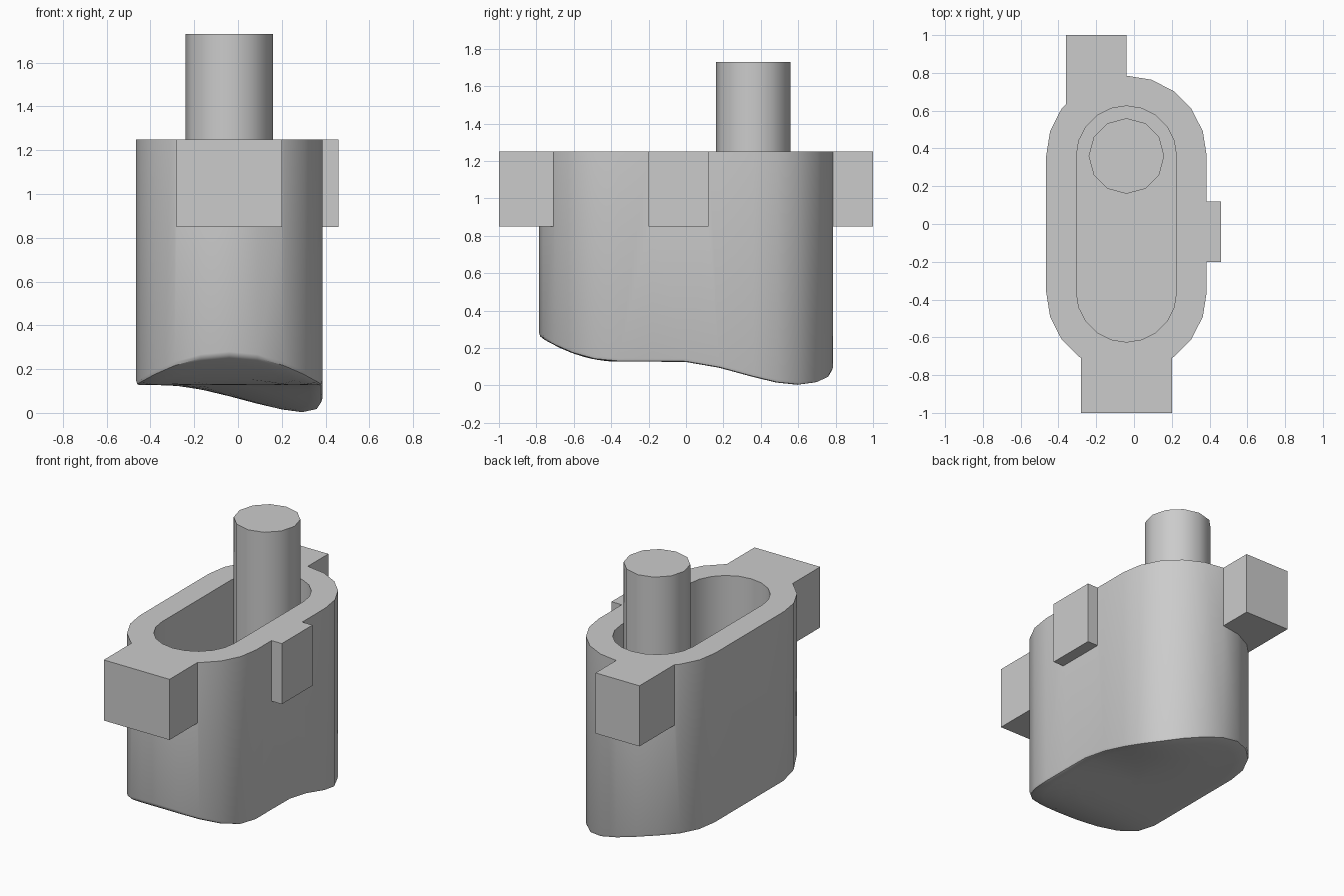
import bpy, bmesh, math

if "Cube" in bpy.data.objects:
    bpy.data.objects.remove(bpy.data.objects["Cube"])

CX, HALF, TOP, FLOOR = -0.04, 0.36, 1.25, 0.42
ARC = 10


def smoothstep(a, b, v):
    t = max(0.0, min(1.0, (v - a) / (b - a)))
    return t * t * (3 - 2 * t)


def bottom_z(x, y):
    # lifts toward the front, dips at the back right corner
    lift = 0.135 * (max(0.0, -y - HALF) / 0.425) ** 2
    dip = 0.131 * smoothstep(-0.35, 0.38, x) * smoothstep(-0.05, 0.65, y)
    return 0.127 + lift - dip


def stadium(r, scale=1.0):
    half = []
    for i in range(ARC + 1):
        a = math.pi * i / ARC
        half.append((r * math.cos(a), HALF + r * math.sin(a)))
    half += [(-r, HALF * f) for f in (0.5, 0.0, -0.5)]
    pts = half + [(-x, -y) for x, y in half]
    # the two straight sides each get three inner points
    return [(CX + x * scale, y * scale) for x, y in pts]


def activate(ob):
    bpy.ops.object.select_all(action='DESELECT')
    ob.select_set(True)
    bpy.context.view_layer.objects.active = ob


def finish(bm, name):
    bmesh.ops.recalc_face_normals(bm, faces=bm.faces)
    me = bpy.data.meshes.new(name)
    bm.to_mesh(me)
    bm.free()
    ob = bpy.data.objects.new(name, me)
    bpy.context.collection.objects.link(ob)
    return ob


def box(name, x0, x1, y0, y1, z0, z1):
    bm = bmesh.new()
    bmesh.ops.create_cube(bm, size=1)
    for v in bm.verts:
        v.co = (x1 if v.co.x > 0 else x0,
                y1 if v.co.y > 0 else y0,
                z1 if v.co.z > 0 else z0)
    return finish(bm, name)


# hollow body: pocket floor, pocket wall, rim, outer wall, curved underside
rings = [[(x, y, FLOOR) for x, y in stadium(0.265)],
         [(x, y, TOP) for x, y in stadium(0.265)],
         [(x, y, TOP) for x, y in stadium(0.425)],
         [(x, y, bottom_z(x, y) + 0.018) for x, y in stadium(0.425)],
         [(x, y, bottom_z(x, y) + 0.004) for x, y in stadium(0.42)]]
for s in (0.98, 0.88, 0.72, 0.54, 0.36, 0.18):
    rings.append([(x, y, bottom_z(x, y)) for x, y in stadium(0.42, s)])
bm = bmesh.new()
loops = [[bm.verts.new(p) for p in ring] for ring in rings]
for a, b in zip(loops, loops[1:]):
    for i in range(len(a)):
        j = (i + 1) % len(a)
        bm.faces.new((a[i], a[j], b[j], b[i]))
bm.faces.new(loops[0])
tip = bm.verts.new((CX, 0, bottom_z(CX, 0)))
last = loops[-1]
for i in range(len(last)):
    bm.faces.new((last[i], last[(i + 1) % len(last)], tip))
body = finish(bm, "body")

# side tabs merged into the wall
tabs = [box("front_tab", -0.28, 0.20, -1.0, -0.66, 0.85, TOP),
        box("back_tab", -0.36, -0.04, 0.635, 1.0, 0.85, TOP),
        box("right_tab", 0.30, 0.46, -0.20, 0.12, 0.85, TOP)]
activate(body)
for tab in tabs:
    mod = body.modifiers.new(tab.name, 'BOOLEAN')
    mod.operation = 'UNION'
    mod.solver = 'EXACT'
    mod.object = tab
    bpy.ops.object.modifier_apply(modifier=mod.name)
    bpy.data.objects.remove(tab)
bpy.ops.object.shade_smooth_by_angle(angle=math.radians(35))

# peg standing on the pocket floor
bpy.ops.mesh.primitive_cylinder_add(vertices=12, radius=0.2, depth=1.73 - FLOOR,
                                    location=(CX, HALF, (1.73 + FLOOR) / 2))
peg = bpy.context.object
peg.name = "peg"
bpy.ops.object.shade_smooth_by_angle(angle=math.radians(35))
